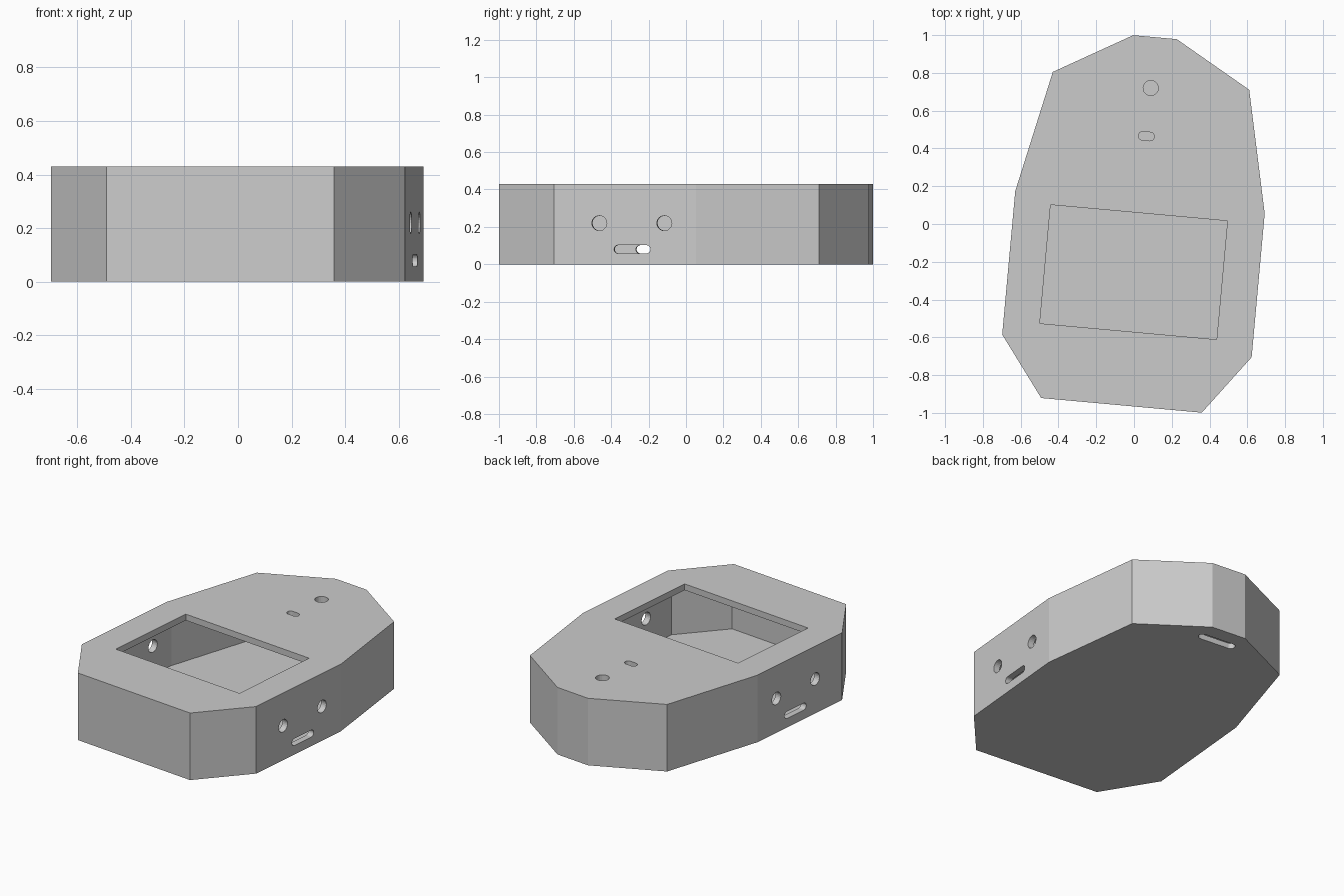
import bpy, bmesh, math
from mathutils import Matrix

if "Cube" in bpy.data.objects:
    bpy.data.objects.remove(bpy.data.objects["Cube"])

HEIGHT = 0.43
FLOOR, ROOF, WALL = 0.035, 0.04, 0.04
# The whole case is turned slightly about z
TURN = Matrix.Translation((0.021, -0.002, 0)) @ Matrix.Rotation(math.radians(-5.2), 4, 'Z')


def prism(name, pts, z0, z1, place=Matrix.Identity(4)):
    """Extrude a closed counter-clockwise profile from z0 to z1."""
    bm = bmesh.new()
    face = bm.faces.new([bm.verts.new((x, y, z0)) for x, y in pts])
    top = bmesh.ops.extrude_face_region(bm, geom=[face])
    verts = [v for v in top['geom'] if isinstance(v, bmesh.types.BMVert)]
    bmesh.ops.translate(bm, verts=verts, vec=(0, 0, z1 - z0))
    bmesh.ops.recalc_face_normals(bm, faces=bm.faces[:])
    bmesh.ops.transform(bm, matrix=TURN @ place, verts=bm.verts[:])
    mesh = bpy.data.meshes.new(name)
    bm.to_mesh(mesh)
    bm.free()
    ob = bpy.data.objects.new(name, mesh)
    bpy.context.collection.objects.link(ob)
    return ob


def mirrored(half):
    """Complete a right-half profile about the centre line."""
    return half + [(-x, y) for x, y in reversed(half)]


def stadium(cx, cy, length, width, n=12):
    """Rounded slot profile; a circle when length equals width."""
    r, d = width / 2, (length - width) / 2
    pts = []
    for side, start in ((1, -math.pi / 2), (-1, math.pi / 2)):
        for i in range(n + 1):
            if d == 0 and i == n:
                continue
            a = start + math.pi * i / n
            pts.append((cx + side * d + r * math.cos(a), cy + r * math.sin(a)))
    return pts


# Outer shell
case = prism("case", mirrored([(0.427, -0.962), (0.663, -0.646), (0.663, 0.117),
                               (0.522, 0.763), (0.116, 0.995)]), 0, HEIGHT)

# Inner cavity, with a thinner wall at the back
cutters = [prism("cavity", mirrored([(0.407, -0.922), (0.663 - WALL, -0.633),
                                     (0.663 - WALL, 0.113), (0.487, 0.737),
                                     (0.09, 0.985)]), FLOOR, HEIGHT - ROOF)]

# Rectangular window in the lid
cutters.append(prism("window", [(-0.47, -0.569), (0.47, -0.569), (0.47, 0.061), (-0.47, 0.061)],
                     0.3, 0.5))
# Round hole and small slot in the lid
cutters.append(prism("lid_hole", stadium(0.002, 0.725, 0.08, 0.08), 0.3, 0.5))
cutters.append(prism("lid_slot", stadium(0.002, 0.469, 0.085, 0.045), 0.3, 0.5))
# Slot in the floor near the back
cutters.append(prism("floor_slot", stadium(0, 0.873, 0.25, 0.055), -0.1, 0.1))

# Side openings run straight through both walls: profile (y, z) swept along x
side = Matrix(((0, 0, 1, 0), (1, 0, 0, 0), (0, 1, 0, 0), (0, 0, 0, 1)))
for name, y, z, length, width in (("side_hole_front", -0.403, 0.22, 0.08, 0.08),
                                  ("side_hole_back", -0.054, 0.22, 0.08, 0.08),
                                  ("side_slot", -0.226, 0.08, 0.195, 0.045)):
    cutters.append(prism(name, stadium(y, z, length, width), -0.9, 0.9, side))

# Cut all openings and bake the result
for c in cutters:
    c.hide_render = True
    mod = case.modifiers.new(c.name, 'BOOLEAN')
    mod.operation = 'DIFFERENCE'
    mod.solver = 'EXACT'
    mod.object = c
deps = bpy.context.evaluated_depsgraph_get()
baked = bpy.data.meshes.new_from_object(case.evaluated_get(deps))
case.modifiers.clear()
case.data = baked
for c in cutters:
    bpy.data.objects.remove(c)
